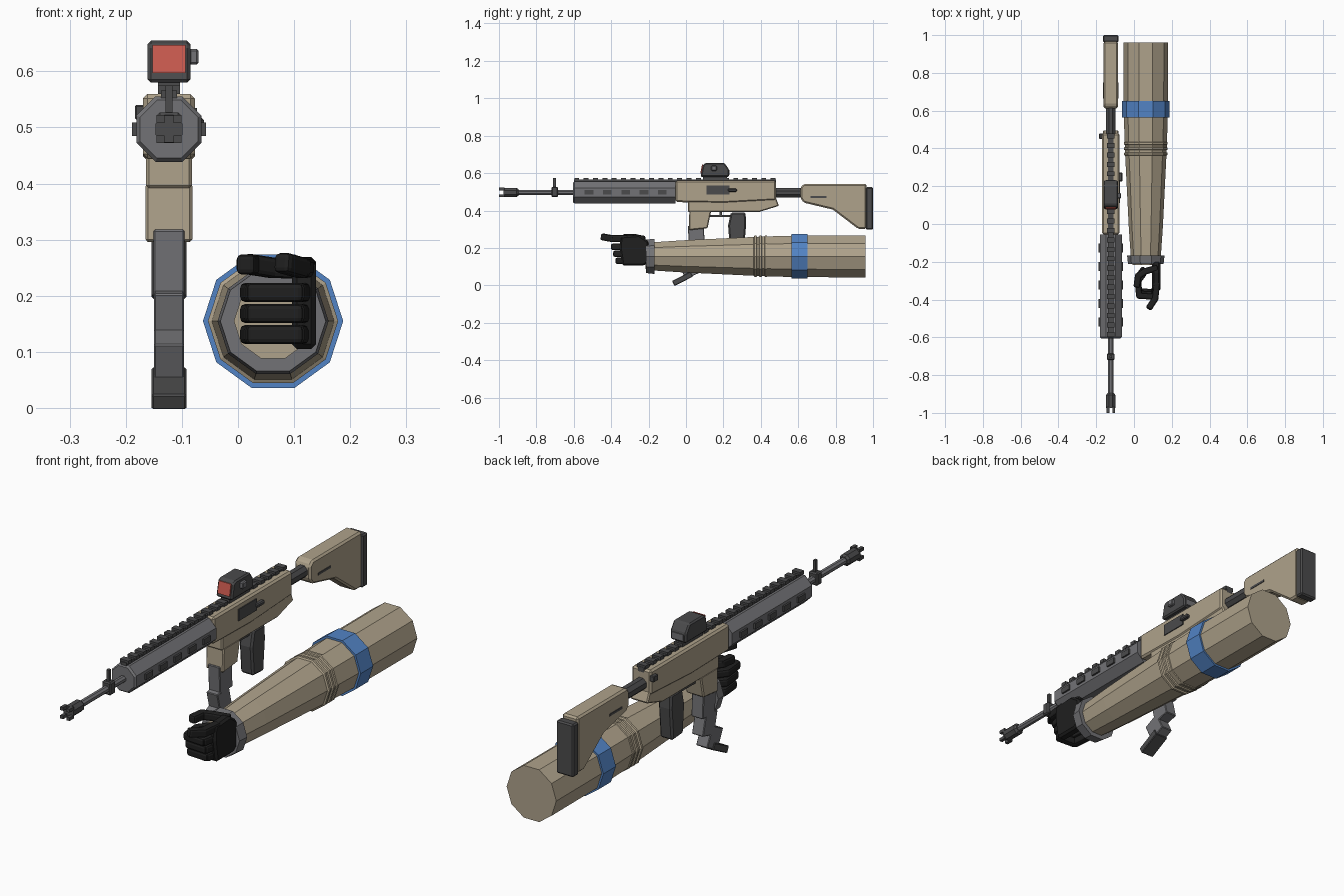
import bpy, bmesh, math
from mathutils import Vector, Matrix

cube = bpy.data.objects.get("Cube")
if cube:
    bpy.data.objects.remove(cube, do_unlink=True)


def material(name, rgb):
    m = bpy.data.materials.new(name)
    m.use_nodes = True
    m.diffuse_color = (*rgb, 1)
    m.node_tree.nodes["Principled BSDF"].inputs["Base Color"].default_value = (*rgb, 1)
    return m


TAN = material("tan", (.43, .365, .26))
GREY = material("mid grey", (.17, .17, .18))
DARK = material("dark grey", (.07, .07, .072))
BLACK = material("glove black", (.014, .014, .014))
BLUE = material("band blue", (.085, .23, .56))
RED = material("lens red", (.58, .10, .075))

GX = -.123            # weapon centre plane
AX, AZ = .0625, .155  # arm axis


def finish(bm, name, mat, bevel=0, segments=1):
    bmesh.ops.recalc_face_normals(bm, faces=bm.faces)
    mesh = bpy.data.meshes.new(name)
    bm.to_mesh(mesh)
    bm.free()
    mesh.materials.append(mat)
    ob = bpy.data.objects.new(name, mesh)
    bpy.context.collection.objects.link(ob)
    if bevel:
        mod = ob.modifiers.new("Bevel", 'BEVEL')
        mod.width, mod.segments = bevel, segments
        mod.limit_method = 'ANGLE'
    return ob


def box(name, x, y, z, mat, bevel=0, tilt=0):
    """Box from (min, max) ranges, tilted about x."""
    bm = bmesh.new()
    ranges = (x, y, z)
    centre = Vector([(a + b) / 2 for a, b in ranges])
    size = [b - a for a, b in ranges]
    mat4 = (Matrix.Translation(centre) @ Matrix.Rotation(math.radians(tilt), 4, 'X')
            @ Matrix.Diagonal((*size, 1)))
    bmesh.ops.create_cube(bm, size=1, matrix=mat4)
    return finish(bm, name, mat, bevel)


def mid(half):
    return (GX - half, GX + half)


def plate(name, points, x, mat, bevel=0):
    """Side outline of (y, z) points, extruded between two x values."""
    bm = bmesh.new()
    face = bm.faces.new([bm.verts.new((x[0], y, z)) for y, z in points])
    out = bmesh.ops.extrude_face_region(bm, geom=[face])
    verts = [v for v in out["geom"] if isinstance(v, bmesh.types.BMVert)]
    bmesh.ops.translate(bm, verts=verts, vec=(x[1] - x[0], 0, 0))
    return finish(bm, name, mat, bevel)


def lathe(name, profile, mat, cx, cz, sides=8, turn=0.0, bevel=0):
    """Faceted tube along y from (y, radius) points, with closed ends."""
    bm = bmesh.new()
    rings = []
    for y, r in profile:
        angles = [math.tau * (i + turn) / sides for i in range(sides)]
        rings.append([bm.verts.new((cx + r * math.cos(a), y, cz + r * math.sin(a))) for a in angles])
    for a, b in zip(rings, rings[1:]):
        for i in range(sides):
            j = (i + 1) % sides
            bm.faces.new((a[i], a[j], b[j], b[i]))
    bm.faces.new(rings[0])
    bm.faces.new(rings[-1])
    return finish(bm, name, mat, bevel)


def digit(name, points, width, height):
    """Chain of rounded blocks through the given points."""
    bm = bmesh.new()
    for p, q in zip(points, points[1:]):
        p, q = Vector(p), Vector(q)
        d = q - p
        along = d.normalized()
        side = along.cross(Vector((0, 0, 1))).normalized()
        rot = Matrix((along, side, along.cross(side))).transposed().to_4x4()
        size = Matrix.Diagonal((d.length + width * .7, width, height, 1))
        bmesh.ops.create_cube(bm, size=1, matrix=Matrix.Translation((p + q) / 2) @ rot @ size)
    return finish(bm, name, BLACK, .009, 2)


# --- Arm: ten-sided sleeve, cuff, folds and band
lathe("arm_sleeve", [(-.2, .075), (-.165, .08), (-.02, .09), (.36, .109), (.43, .112),
                     (.6, .117), (.96, .118)], TAN, AX, AZ, 10)
lathe("wrist_cuff", [(-.213, .08), (-.213, .094), (-.168, .099), (-.168, .08)], GREY, AX, AZ, 10)
lathe("wrist_cap", [(-.216, .07), (-.2, .07)], TAN, AX, AZ, 10)
for i in range(3):
    y = .362 + i * .028
    lathe(f"sleeve_fold_{i + 1}", [(y, .109), (y + .004, .116), (y + .014, .116), (y + .018, .109)],
          TAN, AX, AZ, 10)
lathe("arm_band", [(.565, .125), (.65, .125)], BLUE, AX, AZ, 10)

# --- Gloved hand
plate("palm", [(-.2, .125), (-.225, .105), (-.34, .105), (-.355, .2), (-.35, .262),
               (-.25, .27), (-.2, .235)], (.096, .139), BLACK, .009)
for i in range(3):
    z, s = .206 - i * .0375, i * .012
    digit(f"finger_{i + 1}", [(.12, -.31 + s, z), (.106, -.385 + s, z), (.027, -.38 + s, z),
                              (.02, -.305 + s, z), (.05, -.265 + s, z)], .032, .034)
digit("index_finger", [(.12, -.32, .25), (.112, -.395, .25), (.083, -.44, .258)], .034, .036)
digit("thumb", [(.115, -.235, .248), (.06, -.25, .25), (.022, -.275, .256), (.015, -.325, .256)], .034, .036)

# --- Barrel, muzzle and front sight
BZ = .497
lathe("barrel", [(-.92, .0145), (-.58, .0145)], GREY, GX, BZ, 8, .5)
lathe("muzzle_brake", [(-.975, .026), (-.905, .026), (-.895, .018)], DARK, GX, BZ, 8, .5)
for i, (sx, sz) in enumerate([(1, 1), (1, -1), (-1, 1), (-1, -1)]):
    x, z = GX + sx * .015, BZ + sz * .018
    box(f"muzzle_prong_{i + 1}", (x - .007, x + .007), (-1, -.97), (z - .007, z + .007), DARK)
box("front_sight_base", mid(.021), (-.72, -.685), (.472, .527), DARK, .005)
box("front_sight_post", mid(.006), (-.71, -.695), (.52, .575), DARK)

# --- Handguard with vents on both sides
lathe("handguard", [(-.605, .056), (-.597, .063), (-.055, .063)], GREY, GX, BZ, 8, .5)
for side in (-1, 1):
    for i in range(5):
        y, x = -.542 + i * .098, GX + side * .06
        box(f"vent_{side}_{i}", (x - .006, x + .006), (y, y + .047), (.485, .509), DARK)

# --- Top rail
box("top_rail", mid(.014), (-.6, .48), (.545, .566), DARK)
for i in range(22):
    y = -.597 + i * .05
    box(f"rail_tooth_{i + 1}", mid(.02), (y, y + .026), (.56, .575), DARK)

# --- Receiver
plate("receiver_upper", [(-.055, .445), (-.055, .56), (.48, .56), (.48, .455), (.2, .44)],
      mid(.046), TAN, .008)
plate("receiver_lower", [(.01, .392), (.01, .47), (.48, .47), (.497, .425), (.39, .392)],
      mid(.041), TAN, .005)
plate("magazine_well", [(.018, .4), (.135, .4), (.115, .305), (.015, .295)], mid(.042), TAN, .005)
box("ejection_port", (GX + .044, GX + .05), (.11, .232), (.485, .535), DARK)
box("bolt_handle", (GX + .04, GX + .062), (.225, .272), (.5, .517), DARK, .004)
box("selector", (GX - .061, GX - .04), (.45, .48), (.514, .54), DARK, .003)

# --- Magazine: stepped segments and a base plate
box("magazine_top", mid(.028), (.013, .098), (.2, .32), GREY, .003, 3)
box("magazine_middle", mid(.027), (.008, .088), (.115, .215), GREY, .003, 14)
box("magazine_bottom", mid(.027), (-.025, .055), (.045, .135), GREY, .003, 26)
box("magazine_base", mid(.031), (-.074, .036), (.02, .05), DARK, .003, 27)

# --- Grip and trigger guard
plate("pistol_grip", [(.24, .39), (.318, .39), (.322, .33), (.31, .19), (.235, .195),
                      (.225, .32)], mid(.031), DARK, .008)
box("trigger_guard", mid(.012), (.12, .24), (.365, .375), DARK)
box("trigger", mid(.006), (.18, .192), (.37, .4), DARK)

# --- Optic
plate("sight_body", [(.078, .58), (.092, .647), (.108, .655), (.205, .655), (.23, .62),
                     (.23, .58)], mid(.038), DARK, .006)
plate("sight_lens", [(.076, .597), (.086, .647), (.09, .647), (.09, .597)], mid(.029), RED)
plate("sight_rear_window", [(.228, .59), (.233, .59), (.233, .616), (.228, .616)], mid(.026), GREY)
box("sight_mount", mid(.02), (.09, .22), (.56, .585), DARK)
box("sight_dial", (GX + .035, GX + .053), (.135, .165), (.612, .64), GREY, .004)

# --- Stock
lathe("buffer_tube", [(.47, .027), (.63, .027)], DARK, GX, .495, 8, .5)
plate("stock", [(.612, .465), (.612, .525), (.63, .542), (.965, .542), (.965, .302), (.92, .302),
                (.785, .405), (.63, .442)], mid(.038), TAN, .008)
box("butt_pad", mid(.041), (.962, 1.0), (.298, .525), DARK, .006)
for side in (-1, 1):
    x = GX + side * .037
    box(f"stock_slot_{side}", (x - .003, x + .003), (.665, .75), (.467, .477), DARK)
